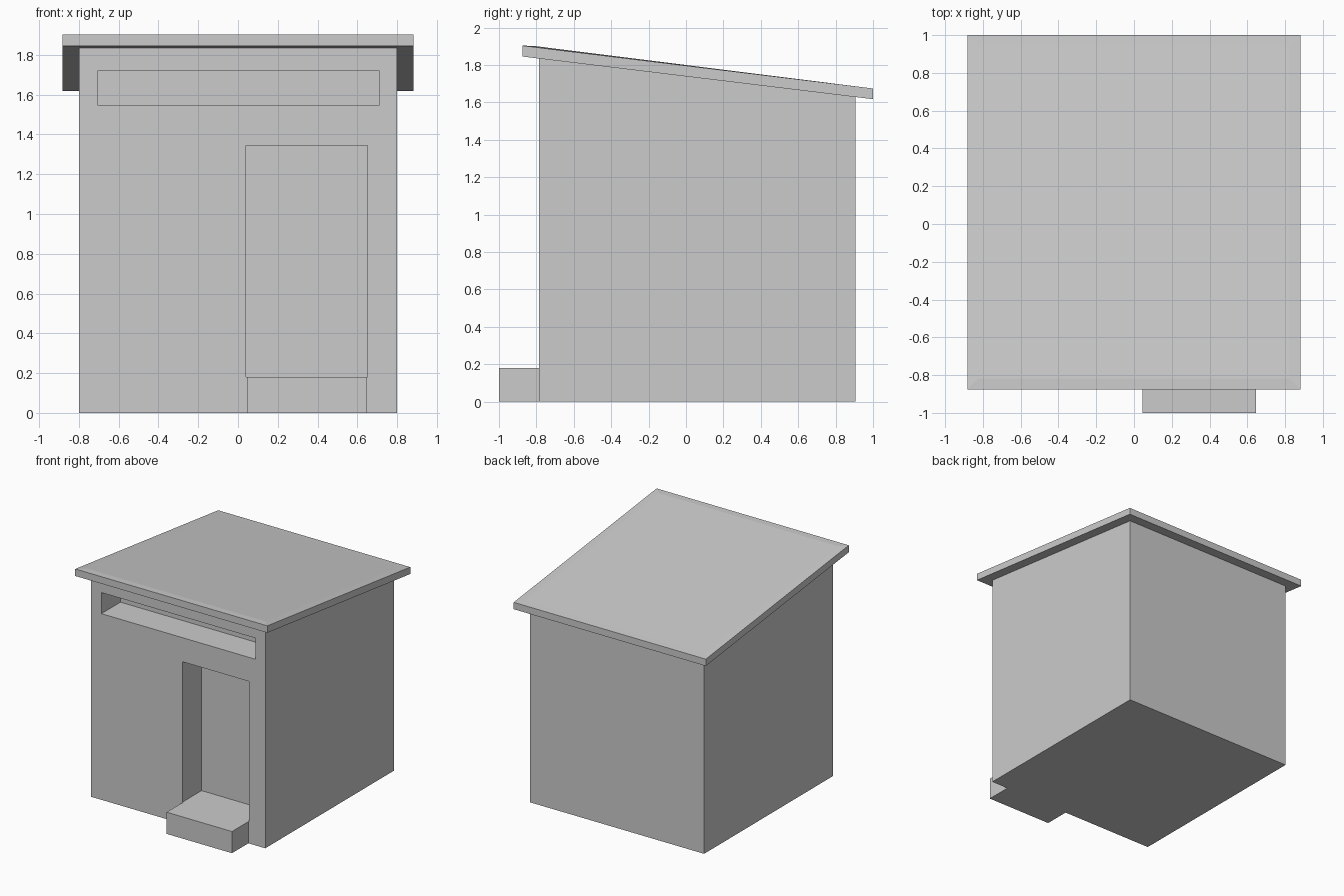
import bpy, bmesh

if "Cube" in bpy.data.objects:
    bpy.data.objects.remove(bpy.data.objects["Cube"])


def make_object(name, bm):
    bmesh.ops.recalc_face_normals(bm, faces=bm.faces)
    mesh = bpy.data.meshes.new(name)
    bm.to_mesh(mesh)
    bm.free()
    obj = bpy.data.objects.new(name, mesh)
    bpy.context.scene.collection.objects.link(obj)
    return obj


def prism(x0, x1, profile):
    """Extrude a (y, z) side profile from x0 to x1."""
    bm = bmesh.new()
    face = bm.faces.new([bm.verts.new((x0, y, z)) for y, z in profile])
    ext = bmesh.ops.extrude_face_region(bm, geom=[face])["geom"]
    verts = [v for v in ext if isinstance(v, bmesh.types.BMVert)]
    bmesh.ops.translate(bm, verts=verts, vec=(x1 - x0, 0, 0))
    bmesh.ops.recalc_face_normals(bm, faces=bm.faces)
    return bm


def box(x0, x1, y0, y1, z0, z1):
    return prism(x0, x1, [(y0, z0), (y1, z0), (y1, z1), (y0, z1)])


FRONT, BACK = -0.785, 0.905
EAVE_F, EAVE_B = -0.875, 1.0


def under_roof(y):
    return 1.845 + (y - EAVE_F) / (EAVE_B - EAVE_F) * (1.617 - 1.845)


# Main block with a sloped top
walls = make_object("walls", prism(-0.8, 0.8, [
    (FRONT, 0), (BACK, 0), (BACK, under_roof(BACK)), (FRONT, under_roof(FRONT))]))

# Doorway and high window strip, recessed into the front
recesses = {
    "doorway_cutter": (0.04, 0.65, 0.18, 1.345),
    "window_cutter": (-0.705, 0.71, 1.545, 1.72),
}
for name, (x0, x1, z0, z1) in recesses.items():
    cutter = make_object(name, box(x0, x1, FRONT - 0.3, FRONT + 0.25, z0, z1))
    cutter.hide_render = True
    cutter.hide_viewport = True
    cutter.display_type = 'WIRE'
    mod = walls.modifiers.new(name, 'BOOLEAN')
    mod.operation = 'DIFFERENCE'
    mod.solver = 'EXACT'
    mod.object = cutter

# Apply the cuts, then drop the cutters
graph = bpy.context.evaluated_depsgraph_get()
cut_mesh = bpy.data.meshes.new_from_object(walls.evaluated_get(graph))
walls.modifiers.clear()
walls.data = cut_mesh
for name in recesses:
    bpy.data.objects.remove(bpy.data.objects[name])

# Door step
make_object("step", box(0.045, 0.645, -1.0, FRONT, 0, 0.18))

# Lean-to roof slab with plumb edges and a faint border on top
bm = prism(-0.882, 0.882, [
    (EAVE_F, 1.845), (EAVE_B, 1.617), (EAVE_B, 1.674), (EAVE_F, 1.903)])
top = max(bm.faces, key=lambda f: f.normal.z)
bmesh.ops.inset_region(bm, faces=[top], thickness=0.083)
for v in top.verts:
    if v.co.y < 0:
        v.co.z += 0.006
make_object("roof", bm)
